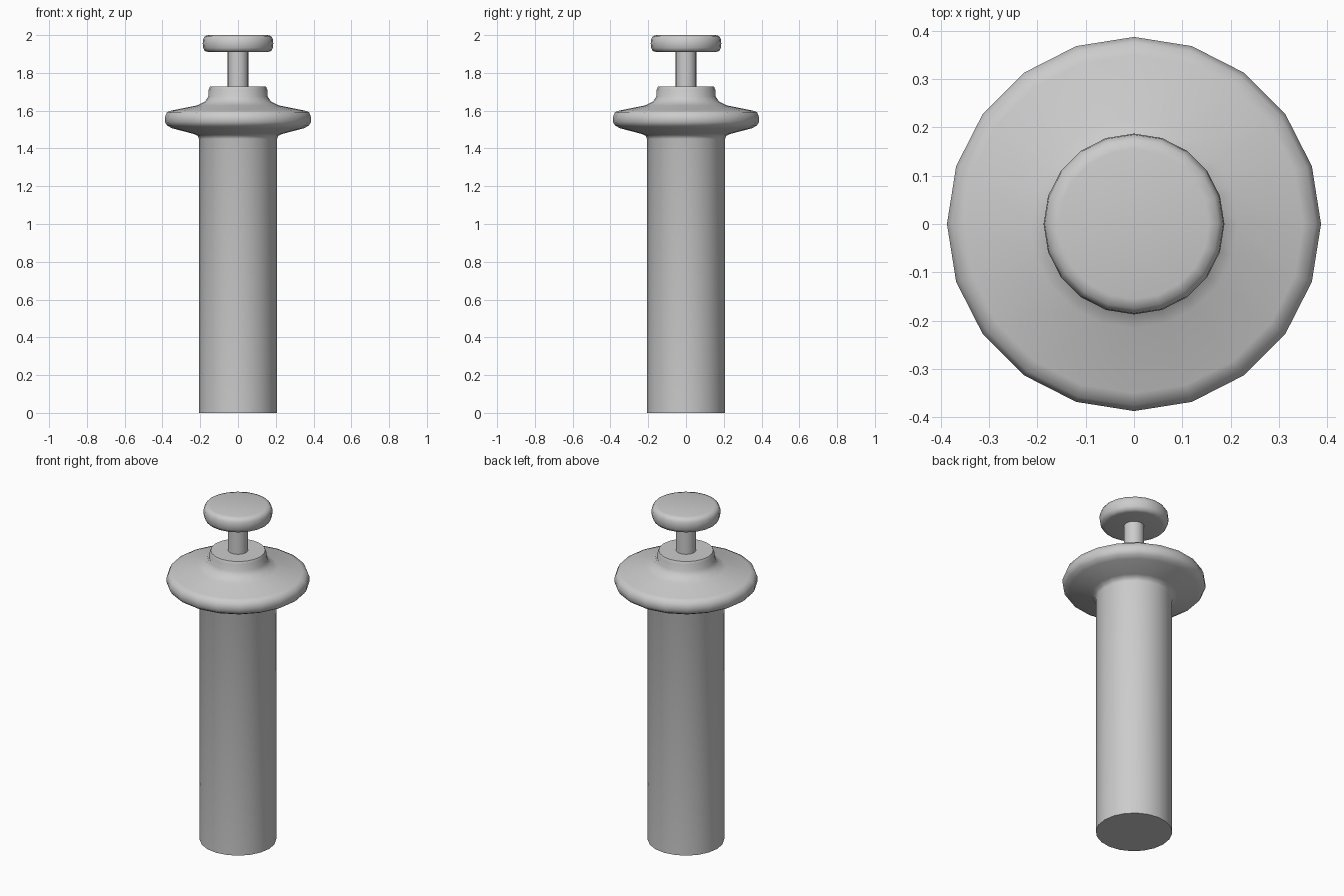
import bpy, bmesh
from math import cos, sin, tau, radians

if "Cube" in bpy.data.objects:
    bpy.data.objects.remove(bpy.data.objects["Cube"])

SIDES = 20


def lathe(name, profile):
    """Revolve (radius, z) points around z; radius 0 ends close to a point."""
    bm = bmesh.new()
    rings = []
    for r, z in profile:
        rings.append([bm.verts.new((r * cos(tau * i / SIDES), r * sin(tau * i / SIDES), z))
                      for i in range(SIDES)])
    for a, b in zip(rings, rings[1:]):
        for i in range(SIDES):
            j = (i + 1) % SIDES
            bm.faces.new((a[i], a[j], b[j], b[i]))
    bm.faces.new(rings[0][::-1])
    bm.faces.new(rings[-1])
    bmesh.ops.recalc_face_normals(bm, faces=bm.faces)
    mesh = bpy.data.meshes.new(name)
    bm.to_mesh(mesh)
    bm.free()
    ob = bpy.data.objects.new(name, mesh)
    bpy.context.collection.objects.link(ob)
    bpy.ops.object.select_all(action='DESELECT')
    ob.select_set(True)
    bpy.context.view_layer.objects.active = ob
    bpy.ops.object.shade_smooth_by_angle(angle=radians(50))
    return ob


# Long barrel flaring into the finger flange and the stepped collar
lathe("barrel_with_flange", [
    (0.207, 0.0), (0.207, 1.45), (0.213, 1.467), (0.235, 1.477),
    (0.35, 1.507), (0.376, 1.522), (0.387, 1.54), (0.387, 1.565),
    (0.376, 1.592), (0.35, 1.601), (0.215, 1.628), (0.175, 1.648),
    (0.157, 1.675), (0.155, 1.712), (0.148, 1.728)])

# Thin plunger rod
lathe("plunger_rod", [(0.055, 1.72), (0.055, 1.915)])

# Rounded thumb button
lathe("thumb_button", [
    (0.155, 1.91), (0.175, 1.915), (0.184, 1.932), (0.187, 1.955),
    (0.185, 1.978), (0.175, 1.995), (0.155, 2.0)])
